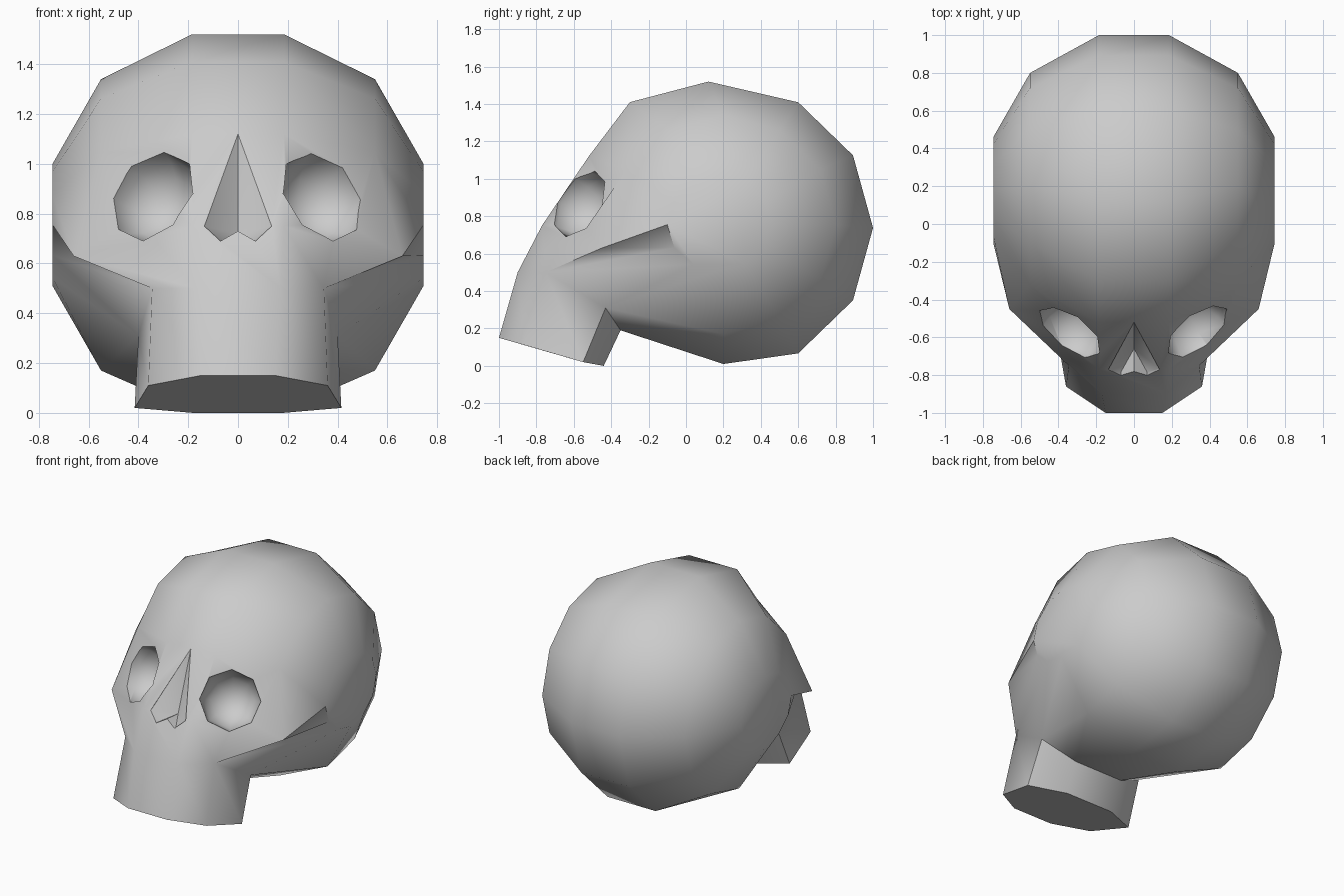
import bpy, bmesh, math
from mathutils import Vector

if "Cube" in bpy.data.objects:
    bpy.data.objects.remove(bpy.data.objects["Cube"])

# Cranium rings around the x axis: x, centre y, centre z, radius y, radius z
RINGS = [(0.185, 0.2, 0.738, 0.8, 0.775),
         (0.55, 0.2, 0.755, 0.6, 0.585),
         (0.745, 0.18, 0.755, 0.28, 0.245)]
# Brow, cheek and jaw points pulled off the rings: (ring, step of 30 degrees)
PULLED = {(0, 3): (0.185, 0.12, 1.52), (0, 4): (0.185, -0.30, 1.41),
          (0, 5): (0.185, -0.52, 1.12), (0, 6): (0.185, -0.77, 0.75),
          (0, 7): (0.17, -0.90, 0.50), (0, 8): (0.185, -0.35, 0.19),
          (0, 9): (0.185, 0.2, 0.01),
          (1, 6): (0.66, -0.45, 0.63), (1, 7): (0.345, -0.75, 0.50),
          (1, 8): (0.40, -0.43, 0.31)}
# Lower end of the jaw, one half, front to back
JAW = [(0.15, -1.0, 0.15), (0.36, -0.86, 0.11), (0.415, -0.55, 0.02), (0.18, -0.44, 0.0)]


def finish(bm, name):
    bmesh.ops.recalc_face_normals(bm, faces=bm.faces)
    mesh = bpy.data.meshes.new(name)
    bm.to_mesh(mesh)
    bm.free()
    obj = bpy.data.objects.new(name, mesh)
    bpy.context.collection.objects.link(obj)
    return obj


def ring_point(k, j):
    if (k, j) in PULLED:
        return PULLED[k, j]
    x, cy, cz, ry, rz = RINGS[k]
    a = math.radians(30 * j)
    return (x, cy + ry * math.cos(a), cz + rz * math.sin(a))


def flip(p, s):
    return (p[0] * s, p[1], p[2])


# Cranium, open where the jaw grows out
bm = bmesh.new()
order = [(2, -1), (1, -1), (0, -1), (0, 1), (1, 1), (2, 1)]
grid = [[bm.verts.new(flip(ring_point(k, j), s)) for j in range(12)] for k, s in order]
for i in range(5):
    for j in range(12):
        if j == 7 and 1 <= i <= 3:
            continue
        n = (j + 1) % 12
        bm.faces.new((grid[i][j], grid[i][n], grid[i + 1][n], grid[i + 1][j]))
bm.faces.new(grid[0])
bm.faces.new(grid[5])

# Jaw block
upper = [grid[3][7], grid[4][7], grid[4][8], grid[3][8],
         grid[2][8], grid[1][8], grid[1][7], grid[2][7]]
lower = [bm.verts.new(p) for p in JAW] + [bm.verts.new(flip(p, -1)) for p in reversed(JAW)]
for i in range(8):
    n = (i + 1) % 8
    bm.faces.new((upper[i], upper[n], lower[n], lower[i]))
bm.faces.new(lower)
skull = finish(bm, "skull")

# Eye socket cutters
cutters = []
for side in (-1, 1):
    bm = bmesh.new()
    bmesh.ops.create_uvsphere(bm, u_segments=8, v_segments=8, radius=0.198)
    eye = finish(bm, "eye_socket_cutter")
    aim = Vector((0.45 * side, -0.8, 0.42)).to_track_quat('Z', 'Y').to_matrix().to_4x4()
    aim.translation = (0.34 * side, -0.57, 0.87)
    eye.data.transform(aim)
    cutters.append(eye)

# Nose cavity cutter
bm = bmesh.new()
rim_pts = [(0, -0.52, 1.12), (0.135, -0.765, 0.75), (0.07, -0.785, 0.69),
           (0, -0.77, 0.73), (-0.07, -0.785, 0.69), (-0.135, -0.765, 0.75)]
rim = [bm.verts.new(p) for p in rim_pts]
front = [bm.verts.new((x, y - 0.3, z)) for x, y, z in rim_pts]
deep = bm.verts.new((0, -0.66, 0.72))
for i in range(6):
    n = (i + 1) % 6
    bm.faces.new((rim[i], rim[n], deep))
    bm.faces.new((rim[i], rim[n], front[n], front[i]))
bm.faces.new(front)
cutters.append(finish(bm, "nose_cutter"))

# Cut the sockets and nose, then shade
bpy.context.view_layer.objects.active = skull
skull.select_set(True)
for c in cutters:
    c.hide_render = True
    mod = skull.modifiers.new("cut", 'BOOLEAN')
    mod.operation = 'DIFFERENCE'
    mod.solver = 'EXACT'
    mod.object = c
    bpy.ops.object.modifier_apply(modifier=mod.name)
    bpy.data.objects.remove(c)
bpy.ops.object.shade_smooth_by_angle(angle=math.radians(46))
